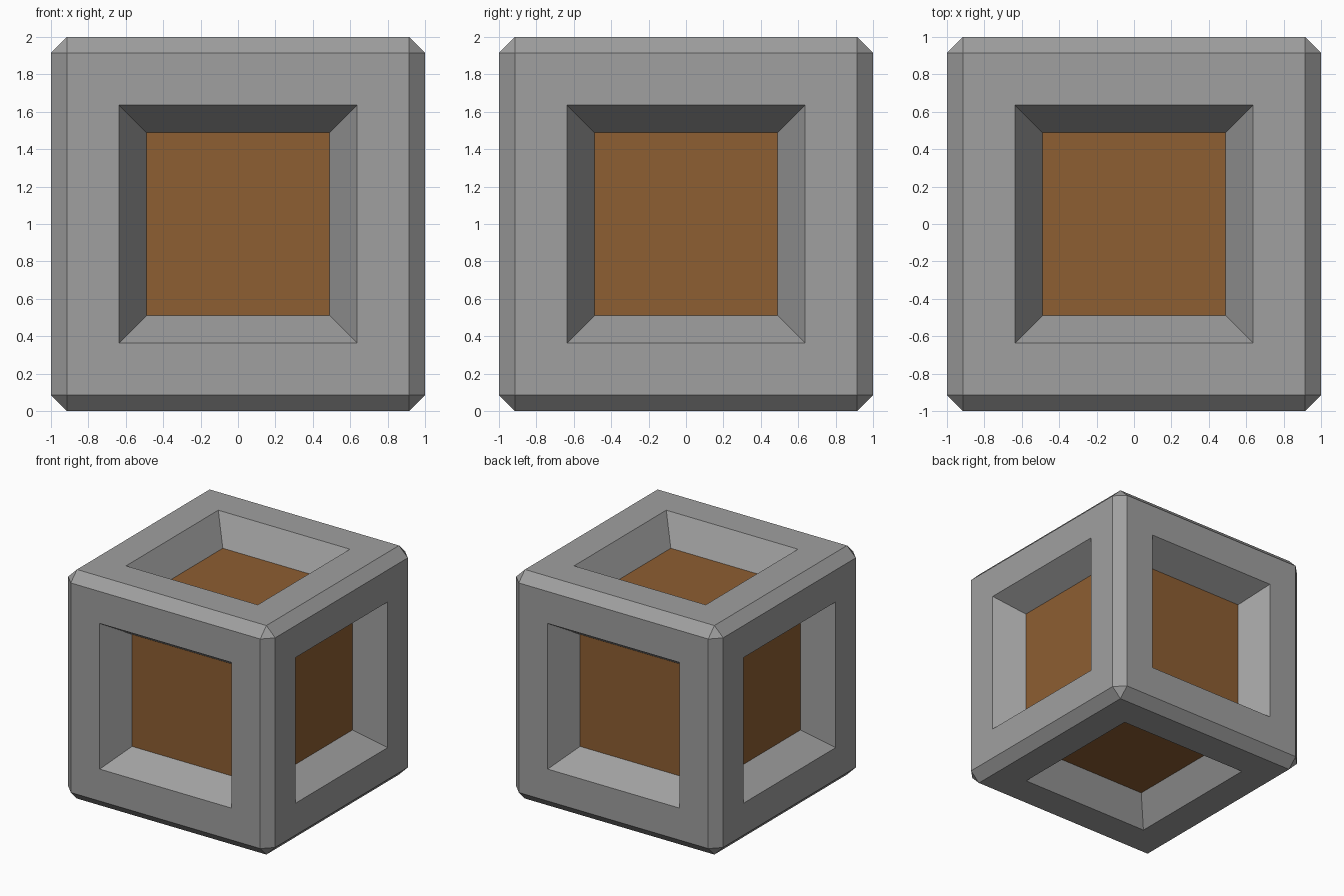
import bpy, bmesh
from mathutils import Matrix

if "Cube" in bpy.data.objects:
    bpy.data.objects.remove(bpy.data.objects["Cube"])

CHAMFER = 0.085      # edge chamfer width
OPENING = 0.636      # half width of recess opening
FLOOR = 0.489        # half width of recess floor
DEPTH = 0.237        # recess depth


def material(name, rgb):
    m = bpy.data.materials.new(name)
    m.diffuse_color = (*rgb, 1.0)
    m.use_nodes = True
    m.node_tree.nodes["Principled BSDF"].inputs["Base Color"].default_value = m.diffuse_color
    return m


# Chamfered cube body
bm = bmesh.new()
bmesh.ops.create_cube(bm, size=2.0, matrix=Matrix.Translation((0, 0, 1)))
bmesh.ops.bevel(bm, geom=bm.edges[:], offset=CHAMFER, offset_type='OFFSET',
                segments=1, profile=0.5, affect='EDGES')
bm.normal_update()

# Tapered recess in each of the six sides; the inner faces stay as the floors
sides = [f for f in bm.faces if f.calc_area() > 1.0]
bmesh.ops.inset_individual(bm, faces=sides, thickness=1 - CHAMFER - OPENING,
                           use_even_offset=True)
bmesh.ops.inset_individual(bm, faces=sides, thickness=OPENING - FLOOR,
                           depth=-DEPTH, use_even_offset=True)

# Wooden panels at the bottom of the recesses
for f in sides:
    f.material_index = 1

mesh = bpy.data.meshes.new("framed_crate")
bm.to_mesh(mesh)
bm.free()
mesh.materials.append(material("grey_metal", (0.35, 0.35, 0.35)))
mesh.materials.append(material("brown_wood", (0.27, 0.112, 0.032)))
bpy.context.collection.objects.link(bpy.data.objects.new("framed_crate", mesh))
